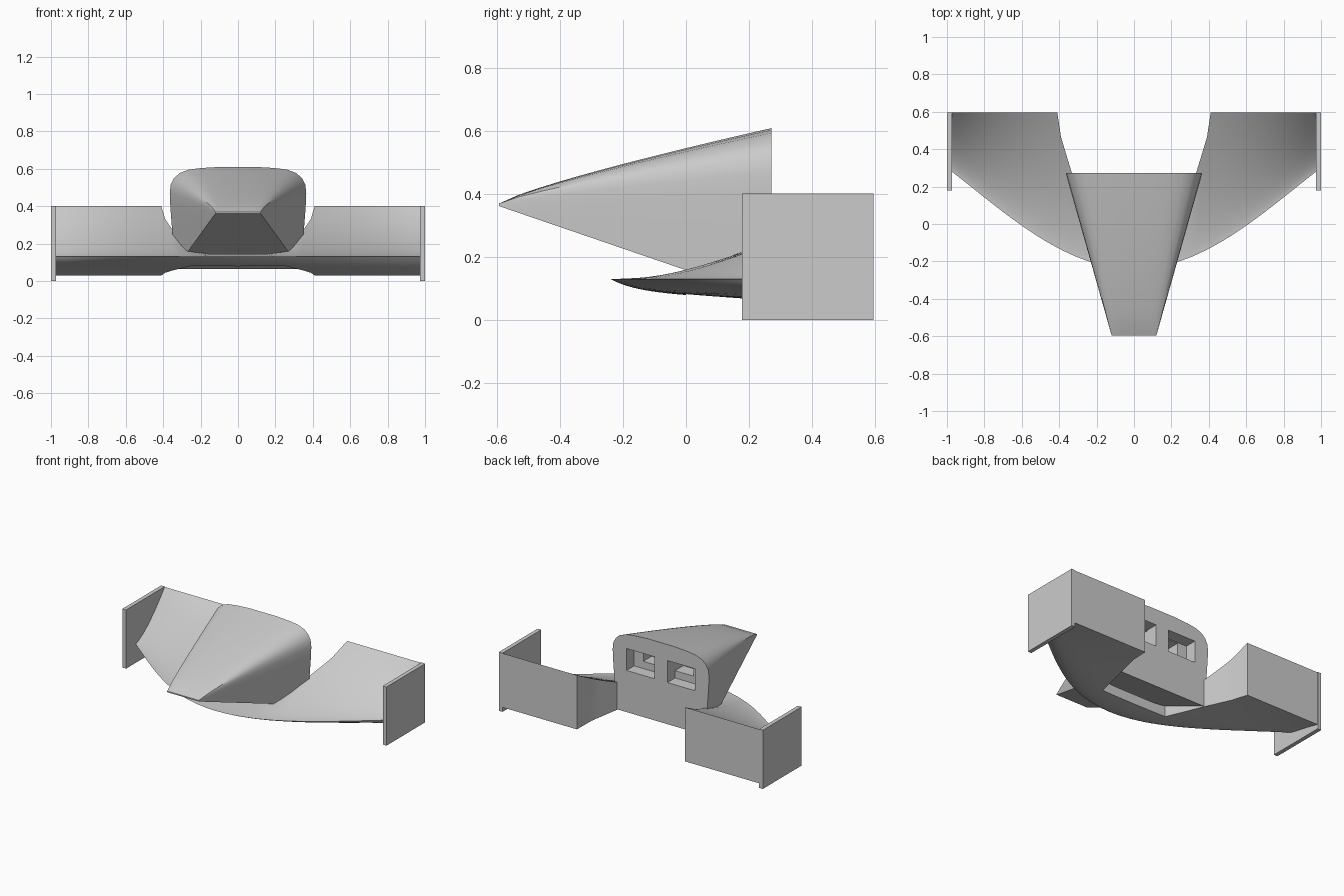
import bpy
import bmesh
import math

cube = bpy.data.objects.get("Cube")
if cube:
    bpy.data.objects.remove(cube, do_unlink=True)

grey = bpy.data.materials.new("plain grey")
grey.use_nodes = True
grey.diffuse_color = (0.6, 0.6, 0.6, 1)
grey.node_tree.nodes["Principled BSDF"].inputs["Base Color"].default_value = (0.6, 0.6, 0.6, 1)


def finish(name, bm, smooth=None):
    bmesh.ops.recalc_face_normals(bm, faces=bm.faces)
    mesh = bpy.data.meshes.new(name)
    bm.to_mesh(mesh)
    bm.free()
    mesh.materials.append(grey)
    obj = bpy.data.objects.new(name, mesh)
    bpy.context.collection.objects.link(obj)
    bpy.ops.object.select_all(action='DESELECT')
    obj.select_set(True)
    bpy.context.view_layer.objects.active = obj
    if smooth:
        bpy.ops.object.shade_smooth_by_angle(angle=math.radians(smooth))
    return obj


def loft(name, rings, smooth):
    """Skin closed rings of equal length and cap both ends."""
    bm = bmesh.new()
    rows = [[bm.verts.new(p) for p in ring] for ring in rings]
    n = len(rows[0])
    for a, b in zip(rows, rows[1:]):
        for i in range(n):
            j = (i + 1) % n
            bm.faces.new((a[i], a[j], b[j], b[i]))
    bm.faces.new(rows[0])
    bm.faces.new(rows[-1])
    return finish(name, bm, smooth)


def box(name, low, high):
    bm = bmesh.new()
    bmesh.ops.create_cube(bm, size=1)
    for v in bm.verts:
        v.co = [(a + b) / 2 + c * (b - a) for a, b, c in zip(low, high, v.co)]
    return finish(name, bm)


# Nose cone: rounded rear section tapering to a flat blade tip
half = [(0.335, 0.065), (0.35, 0.24), (0.362, 0.40), (0.365, 0.47), (0.36, 0.515),
        (0.342, 0.55), (0.312, 0.577), (0.265, 0.595), (0.20, 0.604), (0.10, 0.61)]
section = half + [(-x, z) for x, z in reversed(half)]


def nose_ring(s):
    ring = []
    for x, z in section:
        tip_x = 0.12 * max(-1, min(1, x / 0.335))
        tip_z = 0.362 if z < 0.3 else 0.37
        rise = s ** 0.82 if z > 0.37 else s
        ring.append((tip_x + (x - tip_x) * s, -0.595 + 0.867 * s, tip_z + (z - tip_z) * rise))
    return ring


nose = loft("nose_cone", [nose_ring(i / 14) for i in range(15)], 32)

# Two stepped recesses in the rear bulkhead of the nose
for side in (1, -1):
    for x0, x1, y0, z0, z1 in ((0.05, 0.26, 0.19, 0.35, 0.50), (0.05, 0.19, 0.10, 0.40, 0.495)):
        xs = sorted((side * x0, side * x1))
        cutter = box("recess_cutter", (xs[0], y0, z0), (xs[1], 0.35, z1))
        cutter.hide_render = True
        bpy.context.view_layer.objects.active = nose
        cut = nose.modifiers.new("recess", 'BOOLEAN')
        cut.operation = 'DIFFERENCE'
        cut.solver = 'EXACT'
        cut.object = cutter
        bpy.ops.object.modifier_apply(modifier=cut.name)
        bpy.data.objects.remove(cutter, do_unlink=True)


# Wing: swept leading edge, concave top, cut away behind the nose
REAR = 0.595
INNER = 0.41


def lead(x):
    return -0.24 + 0.70 * x ** 2 - 0.16 * x ** 4


def trail(x):
    if x <= 0.25:
        return 0.0
    return 0.53 * (x - 0.25) / (INNER - 0.25) if x <= INNER else REAR


def top_z(t, x):
    blend = max(0, min(1, (x - 0.15) / 0.18))
    return 0.13 + 0.27 * t ** 1.45 * (0.35 + 0.65 * blend)


def bottom_z(t):
    return 0.13 - 0.045 * (1 - math.exp(-10 * t)) - 0.055 * t ** 1.5


def wing_ring(x):
    ax, n = abs(x), 18
    y0, y1 = lead(ax), trail(ax)
    ys = [y0 + (y1 - y0) * (i / n) ** 1.3 for i in range(n + 1)]
    ts = [(y - y0) / (REAR - y0) for y in ys]
    top = [(x, y, top_z(t, ax)) for y, t in zip(ys, ts)]
    under = [(x, y, bottom_z(t)) for y, t in zip(ys, ts)]
    return top + under[:0:-1]


inboard = [0.08 * i for i in range(1, 4)] + [0.25 + 0.02 * i for i in range(9)]
outboard = [INNER + 0.0005] + [INNER + 0.0565 * i for i in range(1, 11)]
span = inboard + outboard
stations = [-x for x in reversed(span)] + [0] + span
loft("wing", [wing_ring(x) for x in stations], 32)

# Endplates
for side, name in ((1, "left_endplate"), (-1, "right_endplate")):
    xs = sorted((side * 0.972, side * 1.0))
    box(name, (xs[0], 0.178, 0.0), (xs[1], 0.597, 0.402))
